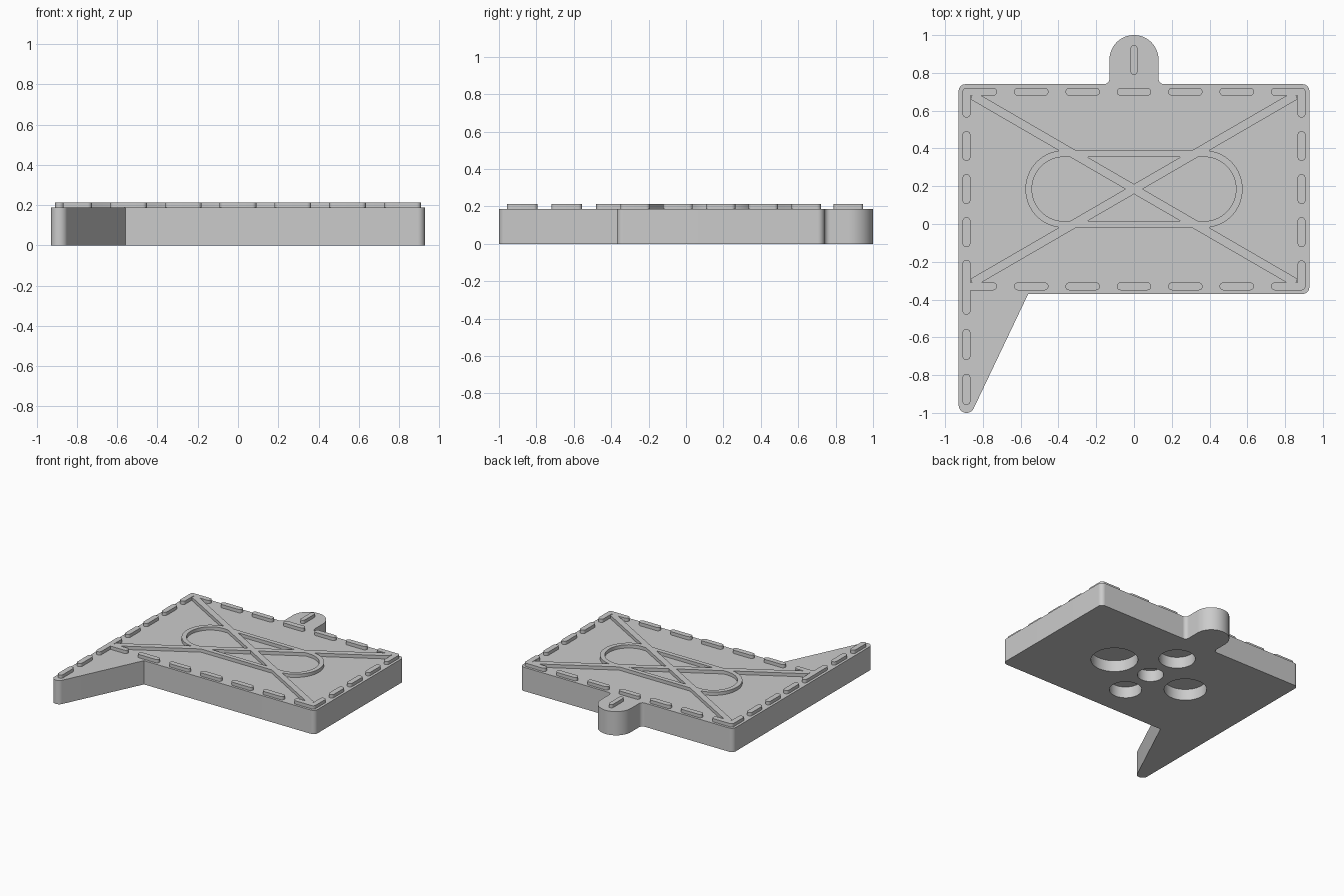
import bpy, bmesh
from math import atan2, cos, sin, tan, pi, radians
from mathutils import Vector

cube = bpy.data.objects.get("Cube")
if cube:
    bpy.data.objects.remove(cube)

grey = bpy.data.materials.new("plain_grey")
grey.use_nodes = True
grey.diffuse_color = (0.6, 0.6, 0.6, 1)
grey.node_tree.nodes["Principled BSDF"].inputs["Base Color"].default_value = (0.6, 0.6, 0.6, 1)

TOP, RIB_TOP, RIB_BASE = 0.187, 0.213, 0.177
MID_Y = 0.185          # centre of the rectangular plate
BAR = 0.042            # width of the dashes


def rounded(corners, steps=10):
    """Outline from (x, y, radius) corners, each one filleted."""
    out = []
    for i, (x, y, r) in enumerate(corners):
        p = Vector((x, y))
        if r == 0:
            out.append(p)
            continue
        d1 = (Vector(corners[i - 1][:2]) - p).normalized()
        d2 = (Vector(corners[(i + 1) % len(corners)][:2]) - p).normalized()
        half = d1.angle(d2) / 2
        c = p + (d1 + d2).normalized() * r / sin(half)
        s, e = p + d1 * r / tan(half) - c, p + d2 * r / tan(half) - c
        a = atan2(s.y, s.x)
        sweep = (atan2(e.y, e.x) - a + pi) % (2 * pi) - pi
        out += [c + Vector((cos(a + sweep * k / steps), sin(a + sweep * k / steps))) * r
                for k in range(steps + 1)]
    return out


def prism(name, outline, z0, z1):
    bm = bmesh.new()
    verts = [bm.verts.new((p.x, p.y, z0)) for p in outline]
    bmesh.ops.remove_doubles(bm, verts=verts, dist=0.0005)
    face = bm.faces.new(bm.verts[:])
    up = bmesh.ops.extrude_face_region(bm, geom=[face])["geom"]
    bmesh.ops.translate(bm, vec=(0, 0, z1 - z0),
                        verts=[v for v in up if isinstance(v, bmesh.types.BMVert)])
    bmesh.ops.recalc_face_normals(bm, faces=bm.faces[:])
    mesh = bpy.data.meshes.new(name)
    bm.to_mesh(mesh)
    bm.free()
    mesh.materials.append(grey)
    ob = bpy.data.objects.new(name, mesh)
    bpy.context.collection.objects.link(ob)
    return ob


def bar(name, x, y, length, width, angle=0, r=None, z0=RIB_BASE, z1=RIB_TOP):
    """Rounded bar centred on x, y and turned by angle."""
    r = width * 0.499 if r is None else r
    l, w = length / 2, width / 2
    pts = rounded([(-l, -w, r), (l, -w, r), (l, w, r), (-l, w, r)], 16 if r > 0.1 else 6)
    ca, sa = cos(angle), sin(angle)
    return prism(name, [Vector((x + p.x * ca - p.y * sa, y + p.x * sa + p.y * ca)) for p in pts], z0, z1)


def combine(target, tool, operation):
    mod = target.modifiers.new("combine", 'BOOLEAN')
    mod.object, mod.operation, mod.solver = tool, operation, 'EXACT'
    bpy.context.view_layer.objects.active = target
    bpy.ops.object.modifier_apply(modifier=mod.name)
    bpy.data.objects.remove(tool)


# Plate with hanging tab and pointed leg
W, BACK, FRONT = 0.928, 0.74, -0.37
plate = prism("plate", rounded([
    (-W, -1, 0.041), (-0.86, -1, 0.041), (-0.56, FRONT, 0),
    (W, FRONT, 0.035), (W, BACK, 0.035),
    (0.13, BACK, 0.03), (0.13, 1, 0.1299), (-0.13, 1, 0.1299), (-0.13, BACK, 0.03),
    (-W, BACK, 0.035)], 16), 0, TOP)

# Round pockets in the underside
for x, y, r in [(0.34, 0, 0.17), (-0.33, 0, 0.154), (0, 0.3, 0.132), (0, -0.28, 0.117), (0, 0, 0.095)]:
    circle = [Vector((x + r * cos(k * pi / 24), MID_Y + y + r * sin(k * pi / 24))) for k in range(48)]
    combine(plate, prism("pocket_cutter", circle, -0.05, 0.09), 'DIFFERENCE')

# Raised lattice: oval ring, crossing diagonals and corner brackets
lattice = bar("raised_lattice", 0, MID_Y, 1.15, 0.41, r=0.2045)
combine(lattice, bar("ring_cutter", 0, MID_Y, 1.08, 0.34, r=0.1695, z0=0, z1=1), 'DIFFERENCE')
for side in (-1, 1):
    combine(lattice, bar("diagonal", 0, MID_Y, 1.98, 0.046, side * radians(30.1), r=0.01), 'UNION')
SIDE_X, ROW = 0.887, 0.515
for sx in (-1, 1):
    for sy in (-1, 1):
        x, y = sx * SIDE_X, MID_Y + sy * ROW
        combine(lattice, bar("bracket", x - sx * 0.07, y, 0.182, BAR), 'UNION')
        long_leg = sx < 0 and sy < 0
        length = 0.29 if long_leg else 0.158
        yc = -0.335 if long_leg else y - sy * 0.058
        combine(lattice, bar("bracket", x, yc, length, BAR, pi / 2), 'UNION')

# Dashes along the border, the leg and the tab
dashes = []
for sy in (-1, 1):
    for i in range(-2, 3):
        dashes.append(bar("row_dash", i * 0.272, MID_Y + sy * ROW, 0.182, BAR))
for sx in (-1, 1):
    for i in range(-1, 2):
        dashes.append(bar("side_dash", sx * SIDE_X, MID_Y + i * 0.228, 0.158, BAR, pi / 2))
for y in (-0.638, -0.876):
    dashes.append(bar("leg_dash", -SIDE_X, y, 0.164, BAR, pi / 2))
dashes.append(bar("tab_dash", 0, 0.868, 0.158, 0.036, pi / 2))

# Smooth round walls, keep edges sharp
bpy.ops.object.select_all(action='DESELECT')
for ob in [plate, lattice] + dashes:
    ob.select_set(True)
bpy.context.view_layer.objects.active = plate
bpy.ops.object.shade_smooth_by_angle(angle=radians(32))
